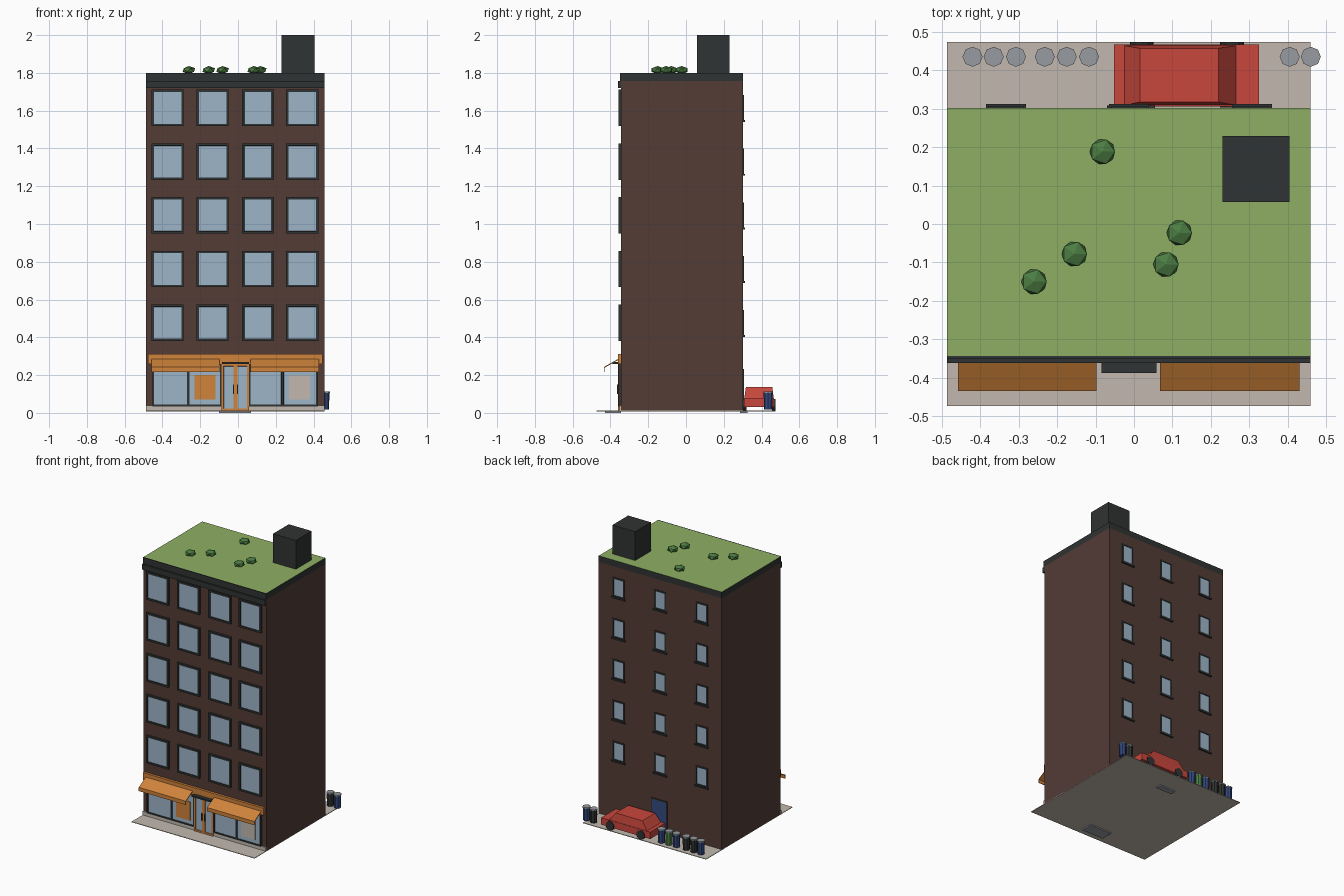
import bpy, bmesh, math
from mathutils import Matrix

cube = bpy.data.objects.get("Cube")
if cube:
    bpy.data.objects.remove(cube, do_unlink=True)


def material(name, hex_code):
    rgb = [int(hex_code[i:i + 2], 16) / 255 for i in (0, 2, 4)]
    lin = [c / 12.92 if c <= 0.04045 else ((c + 0.055) / 1.055) ** 2.4 for c in rgb]
    m = bpy.data.materials.new(name)
    m.use_nodes = True
    m.diffuse_color = (*lin, 1)
    node = next(n for n in m.node_tree.nodes if n.type == 'BSDF_PRINCIPLED')
    node.inputs["Base Color"].default_value = (*lin, 1)
    return m


brick = material("brown brick", "533C36")
dark = material("dark trim", "303333")
glass = material("window glass", "9DB5C8")
orange = material("shop orange", "D0833A")
beige = material("beige paving", "C2B9AF")
grass = material("roof grass", "8FAF64")
leaf = material("leaf green", "4C7D42")
red = material("car red", "C8473C")
blue = material("blue paint", "34497F")
grey = material("lid grey", "979BA0")


def finish(bm, name, *mats):
    mesh = bpy.data.meshes.new(name)
    bm.normal_update()
    bm.to_mesh(mesh)
    bm.free()
    ob = bpy.data.objects.new(name, mesh)
    for m in mats:
        mesh.materials.append(m)
    bpy.context.collection.objects.link(ob)
    return ob


def box_mesh(x, y, z):
    bm = bmesh.new()
    bmesh.ops.create_cube(bm, size=1)
    for v in bm.verts:
        for i, r in enumerate((x, y, z)):
            v.co[i] = r[0] if v.co[i] < 0 else r[1]
    bm.normal_update()
    return bm


def box(name, x, y, z, mat):
    return finish(box_mesh(x, y, z), name, mat)


def window(name, x, y, z, side, rim=0.012, frame=dark, pane=glass, depth=0.006):
    """Framed pane: the outward face is inset and pushed back."""
    bm = box_mesh(x, y, z)
    face = next(f for f in bm.faces if f.normal.y * side > 0.9)
    bmesh.ops.inset_region(bm, faces=[face], thickness=rim, use_even_offset=True)
    ring = bmesh.ops.inset_region(bm, faces=[face], thickness=0.0005)["faces"]
    for v in face.verts:
        v.co.y -= side * depth
    face.material_index = 1
    return finish(bm, name, frame, pane)


def cylinder(name, center, radius, depth, sides, mat, axis='Z', top=None):
    bm = bmesh.new()
    bmesh.ops.create_cone(bm, cap_ends=True, segments=sides, radius1=radius,
                          radius2=top or radius, depth=depth)
    if axis == 'Y':
        bm.transform(Matrix.Rotation(math.pi / 2, 4, 'X'))
    bm.transform(Matrix.Translation(center))
    return finish(bm, name, mat)


# Ground and main block
LEFT, RIGHT, FRONT, BACK = -0.486, 0.459, -0.343, 0.302
MID = (LEFT + RIGHT) / 2
box("pavement", (LEFT, RIGHT), (-0.474, 0.474), (0.008, 0.012), beige)
box("front_step", (-0.1, 0.07), (-0.43, -0.345), (0, 0.011), grey)
box("back_step", (-0.07, 0.055), (0.285, 0.325), (0, 0.011), grey)
box("walls", (LEFT, RIGHT), (FRONT, BACK), (0.01, 1.757), brick)

# Roof: dark band with a grass top, front cornice, stair housing
bm = box_mesh((LEFT, RIGHT), (FRONT, BACK), (1.757, 1.8))
for f in bm.faces:
    f.material_index = 1 if f.normal.z > 0.9 else 0
finish(bm, "roof_band", dark, grass)
box("front_cornice", (LEFT, RIGHT), (-0.361, FRONT), (1.72, 1.757), dark)
box("front_cornice_top", (LEFT, RIGHT), (-0.35, FRONT), (1.757, 1.8), dark)
box("roof_housing", (0.23, 0.405), (0.057, 0.229), (1.8, 2.0), dark)

# Roof bushes
for bx, by in ((-0.26, -0.15), (-0.155, -0.078), (0.083, -0.105), (0.118, -0.023), (-0.082, 0.188)):
    bm = bmesh.new()
    bmesh.ops.create_icosphere(bm, subdivisions=1, radius=0.037)
    bm.transform(Matrix.Translation((bx, by, 1.815)) @ Matrix.Diagonal((1, 1, 0.58, 1)))
    finish(bm, "roof_bush", leaf)

# Upper windows on both facades
for floor in range(5):
    z = 0.381 + floor * 0.2842
    for cx in (-0.373, -0.134, 0.106, 0.34):
        window("front_window", (cx - 0.085, cx + 0.085), (-0.357, FRONT), (z, z + 0.193), -1)
    for k in (-1, 0, 1):
        cx = MID + k * 0.32
        window("back_window", (cx - 0.046, cx + 0.046), (BACK, 0.307), (z + 0.03, z + 0.165), 1, 0.01, depth=0.004)
        box("back_window_sill", (cx - 0.052, cx + 0.052), (BACK, 0.312), (z + 0.022, z + 0.032), dark)

# Shop front: base strip, display windows, fascia
box("shop_base", (LEFT, RIGHT), (-0.352, FRONT), (0.012, 0.038), beige)
for x0, x1 in ((-0.453, -0.26), (-0.265, -0.087), (0.058, 0.238), (0.233, 0.423)):
    window("shop_window", (x0, x1), (-0.357, FRONT), (0.035, 0.262), -1, 0.009)
box("orange_display", (-0.23, -0.12), (-0.3545, -0.351), (0.07, 0.2), orange)
box("beige_display", (0.27, 0.38), (-0.3545, -0.351), (0.07, 0.197), beige)
box("fascia", (-0.477, 0.447), (-0.36, FRONT), (0.26, 0.311), orange)

# Entrance: two glazed leaves, handles and a small canopy
DOOR = -0.0135
for s in (-1, 1):
    xs = sorted((DOOR, DOOR + s * 0.073))
    window("entrance_door", xs, (-0.36, FRONT), (0.012, 0.258), -1, 0.011, orange)
    hx = DOOR + s * 0.011
    box("door_handle", (hx - 0.003, hx + 0.003), (-0.366, -0.359), (0.1, 0.15), dark)
box("door_canopy", (-0.085, 0.058), (-0.388, FRONT), (0.259, 0.269), dark)

# Sloping awnings with a hanging front edge
for x0, x1 in ((-0.458, -0.097), (0.067, 0.43)):
    bm = bmesh.new()
    profile = ((-0.35, 0.291), (-0.435, 0.243), (-0.435, 0.217),
               (-0.431, 0.217), (-0.431, 0.239), (-0.35, 0.285))
    face = bm.faces.new([bm.verts.new((x0, y, z)) for y, z in profile])
    out = bmesh.ops.extrude_face_region(bm, geom=[face])["geom"]
    for v in out:
        if isinstance(v, bmesh.types.BMVert):
            v.co.x = x1
    bmesh.ops.recalc_face_normals(bm, faces=bm.faces)
    finish(bm, "awning", orange)

# Back door
window("back_door", (-0.07, 0.055), (BACK, 0.308), (0.012, 0.232), 1, 0.008, dark, blue, 0.003)

# Parked car
box("car_body", (-0.052, 0.325), (0.306, 0.467), (0.032, 0.08), red)
bm = box_mesh((-0.025, 0.265), (0.309, 0.464), (0.08, 0.137))
for v in bm.verts:
    if v.co.z > 0.1:
        v.co.x = 0.015 if v.co.x < 0.1 else 0.22
        v.co.y = 0.317 if v.co.y < 0.4 else 0.457
finish(bm, "car_cabin", red)
for wx in (0.02, 0.255):
    for wy in (0.312, 0.464):
        cylinder("car_wheel", (wx, wy, 0.043), 0.031, 0.018, 12, dark, 'Y')

# Row of bins
for bx, mat in ((-0.42, blue), (-0.365, dark), (-0.307, dark), (-0.232, blue),
                (-0.175, leaf), (-0.117, blue), (0.405, dark), (0.46, blue)):
    cylinder("bin", (bx, 0.435, 0.061), 0.022, 0.088, 8, mat, top=0.024)
    cylinder("bin_lid", (bx, 0.435, 0.108), 0.026, 0.008, 8, grey)
